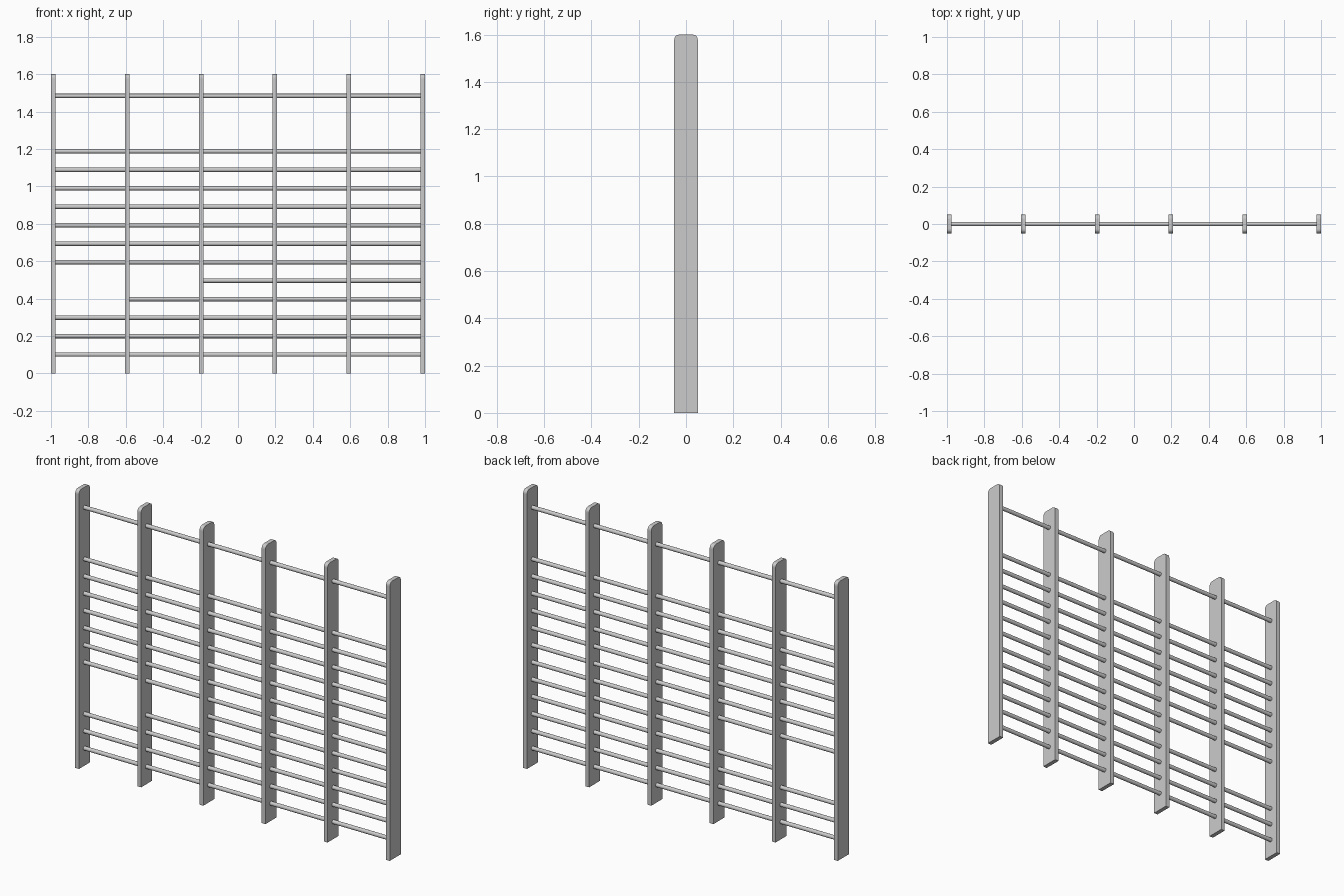
import bpy, math
from mathutils import Matrix

if "Cube" in bpy.data.objects:
    bpy.data.objects.remove(bpy.data.objects["Cube"])

POST_W, POST_D, HEIGHT = 0.024, 0.1, 1.6
CORNER = 0.022
RUNG_R = 0.0115
PITCH = 0.0988
posts_x = [-0.988 + i * 1.976 / 5 for i in range(6)]


def make_post(name, x):
    # side profile with rounded top corners, extruded along x
    h = POST_D / 2
    prof = [(-h, 0), (h, 0)]
    for sign, start in ((1, 0), (-1, 90)):
        for k in range(6):
            a = math.radians(start + k * 18)
            prof.append((sign * (h - CORNER) + CORNER * math.cos(a),
                         HEIGHT - CORNER + CORNER * math.sin(a)))
    n = len(prof)
    verts = [(s * POST_W / 2, y, z) for s in (-1, 1) for y, z in prof]
    faces = [list(range(n))[::-1], list(range(n, 2 * n))]
    faces += [[i, (i + 1) % n, n + (i + 1) % n, n + i] for i in range(n)]
    mesh = bpy.data.meshes.new(name)
    mesh.from_pydata(verts, [], faces)
    obj = bpy.data.objects.new(name, mesh)
    obj.location.x = x
    bpy.context.collection.objects.link(obj)


def make_rung(name, x0, x1, z):
    bpy.ops.mesh.primitive_cylinder_add(
        vertices=24, radius=RUNG_R, depth=x1 - x0,
        location=((x0 + x1) / 2, 0, z), rotation=(0, math.pi / 2, 0))
    bpy.context.object.name = name
    bpy.ops.object.shade_smooth_by_angle()


# upright posts
for i, x in enumerate(posts_x):
    make_post(f"post_{i + 1}", x)

# rungs: levels 4 and 5 leave a stepped opening, levels 13 and 14 are skipped
first_post = {4: 1, 5: 2}
for level in list(range(1, 13)) + [15]:
    make_rung(f"rung_{level}", posts_x[first_post.get(level, 0)],
              posts_x[-1], 0.002 + PITCH * level)
